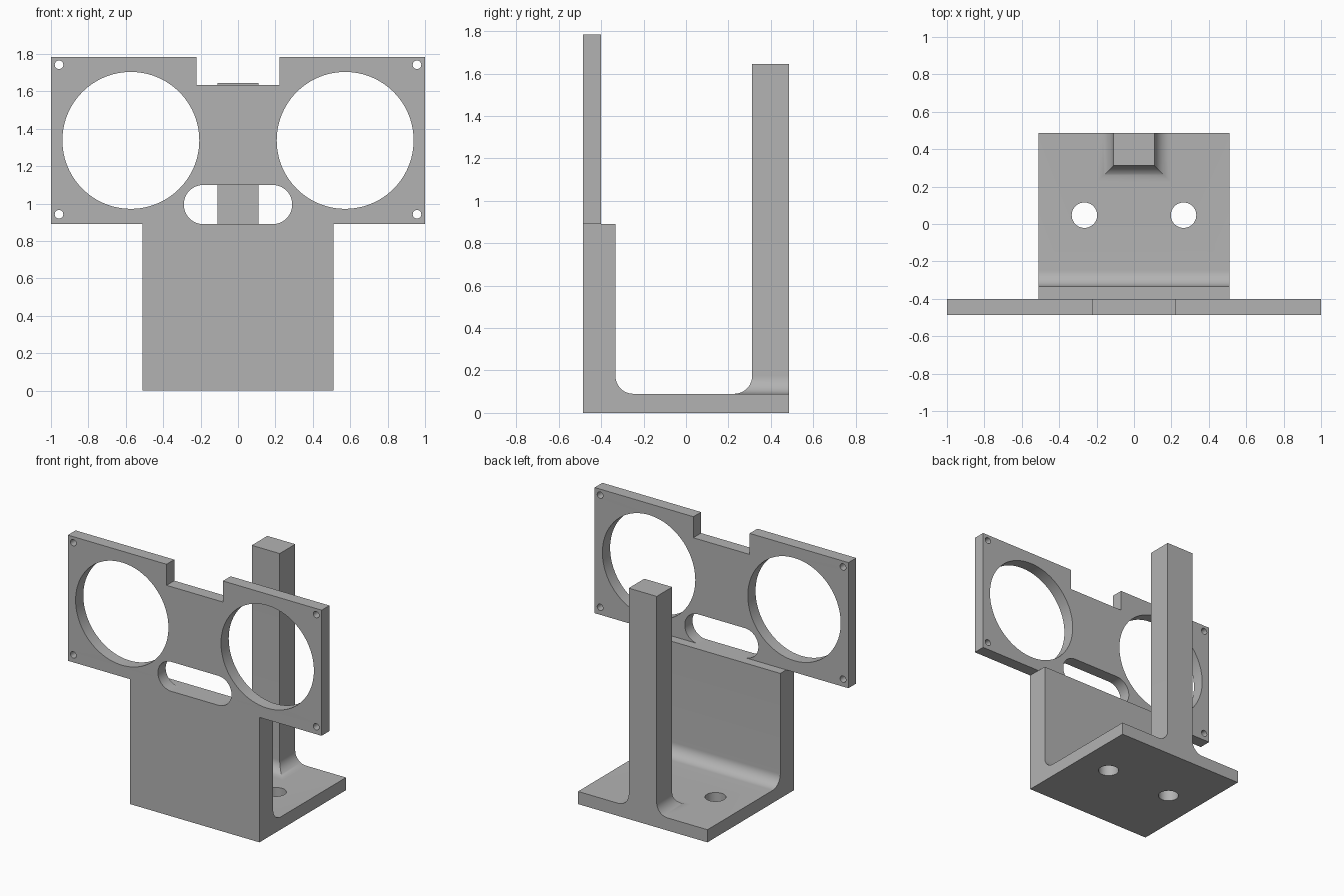
import bpy, bmesh
from math import sin, cos, pi, radians
from mathutils import Matrix

cube = bpy.data.objects.get("Cube")
if cube:
    bpy.data.objects.remove(cube, do_unlink=True)

GREY = (0.45, 0.45, 0.45, 1)
mat = bpy.data.materials.new("plain grey")
mat.use_nodes = True
mat.diffuse_color = GREY
mat.node_tree.nodes["Principled BSDF"].inputs["Base Color"].default_value = GREY

# Shared dimensions
BASE_HALF, FLOOR, WALL_TOP = 0.51, 0.09, 0.89
FRONT, BACK, PANEL_BACK, WALL_BACK = -0.487, 0.487, -0.40, -0.333
FILLET = 0.085


def arc(cx, cy, r, start, end, steps):
    """Points along an arc, angles in degrees."""
    angles = [radians(start + (end - start) * i / steps) for i in range(steps + 1)]
    return [(cx + r * cos(a), cy + r * sin(a)) for a in angles]


def circle(cx, cy, r, steps):
    return arc(cx, cy, r, 0, 360, steps)[:-1]


def add_object(name, mesh):
    obj = bpy.data.objects.new(name, mesh)
    bpy.context.collection.objects.link(obj)
    mesh.materials.clear()
    mesh.materials.append(mat)
    return obj


def smooth(obj):
    bpy.ops.object.select_all(action="DESELECT")
    obj.select_set(True)
    bpy.context.view_layer.objects.active = obj
    bpy.ops.object.shade_smooth_by_angle(angle=radians(30))


def plate(name, loops, thickness, matrix):
    """Flat outline with holes, thickened evenly about its plane."""
    curve = bpy.data.curves.new(name, "CURVE")
    curve.dimensions = "2D"
    curve.fill_mode = "BOTH"
    curve.extrude = thickness / 2
    for loop in loops:
        spline = curve.splines.new("POLY")
        spline.points.add(len(loop) - 1)
        for point, (x, y) in zip(spline.points, loop):
            point.co = (x, y, 0, 1)
        spline.use_cyclic_u = True
    temp = bpy.data.objects.new(name + " outline", curve)
    bpy.context.collection.objects.link(temp)
    bpy.context.view_layer.update()
    graph = bpy.context.evaluated_depsgraph_get()
    mesh = bpy.data.meshes.new_from_object(temp.evaluated_get(graph))
    bpy.data.objects.remove(temp, do_unlink=True)
    bm = bmesh.new()
    bm.from_mesh(mesh)
    bmesh.ops.remove_doubles(bm, verts=bm.verts, dist=1e-5)
    bm.transform(matrix)
    bmesh.ops.recalc_face_normals(bm, faces=bm.faces)
    bm.to_mesh(mesh)
    bm.free()
    return add_object(name, mesh)


# Front panel: notched top, slot opening on the wall top, two big round openings
slot_r, slot_x = 0.105, 0.185
half = [(slot_x, WALL_TOP + 2 * slot_r)]
half += arc(slot_x, WALL_TOP + slot_r, slot_r, 90, -90, 24)[1:]
half += [(1, WALL_TOP), (1, 1.785), (0.222, 1.785), (0.222, 1.635)]
outline = half + [(-x, z) for x, z in reversed(half)]
holes = []
for side in (-1, 1):
    holes.append(circle(side * 0.573, 1.338, 0.366, 96))
    holes += [circle(side * 0.957, z, 0.023, 24) for z in (0.943, 1.742)]
upright = Matrix.Translation((0, (FRONT + PANEL_BACK) / 2, 0)) @ Matrix.Rotation(pi / 2, 4, "X")
panel = plate("front_panel", [outline] + holes, PANEL_BACK - FRONT, upright)
smooth(panel)

# Base bracket: L-shaped side profile with a rounded inner corner
profile = [(FRONT, 0), (BACK, 0), (BACK, FLOOR)]
profile += arc(WALL_BACK + FILLET, FLOOR + FILLET, FILLET, 270, 180, 12)
profile += [(WALL_BACK, WALL_TOP), (FRONT, WALL_TOP)]
sideways = Matrix(((0, 0, 1, 0), (1, 0, 0, 0), (0, 1, 0, 0), (0, 0, 0, 1)))
bracket = plate("base_bracket", [profile], 2 * BASE_HALF, sideways)

# Screw holes through the floor
for side in (-1, 1):
    cutter = plate("hole_cutter", [circle(side * 0.265, 0.047, 0.068, 48)], 0.6, Matrix())
    cutter.hide_render = True
    mod = bracket.modifiers.new("hole", "BOOLEAN")
    mod.operation, mod.solver, mod.object = "DIFFERENCE", "EXACT", cutter
    bpy.context.view_layer.objects.active = bracket
    bpy.ops.object.modifier_apply(modifier=mod.name)
    bpy.data.objects.remove(cutter, do_unlink=True)
smooth(bracket)

# Rear post: stacked rectangles flaring into the floor on three sides
bm = bmesh.new()
sections = [(FILLET * (1 - sin(a)), FLOOR + FILLET * (1 - cos(a)))
            for a in [pi / 2 * i / 12 for i in range(13)]]
sections.append((0, 1.645))
rings = []
for flare, z in sections:
    w, front = 0.11 + flare, 0.312 - flare
    corners = [(-w, front), (w, front), (w, BACK), (-w, BACK)]
    rings.append([bm.verts.new((x, y, z)) for x, y in corners])
for low, high in zip(rings, rings[1:]):
    for i in range(4):
        j = (i + 1) % 4
        bm.faces.new((low[i], low[j], high[j], high[i]))
bm.faces.new(rings[-1])
mesh = bpy.data.meshes.new("rear_post")
bm.to_mesh(mesh)
bm.free()
smooth(add_object("rear_post", mesh))
